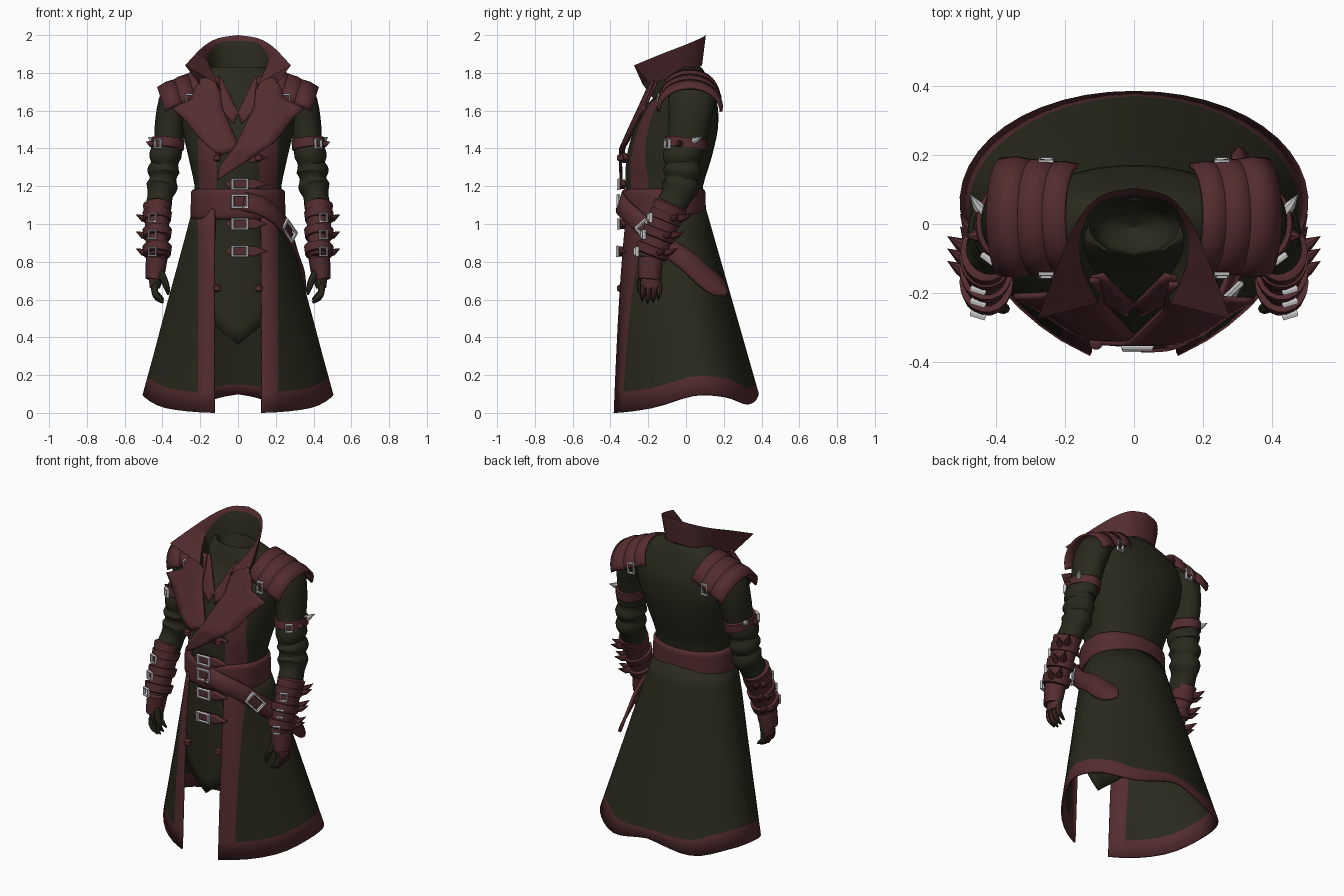
import bpy, bmesh
from math import sin, cos, pi, asin
from mathutils import Vector, Matrix

if "Cube" in bpy.data.objects:
    bpy.data.objects.remove(bpy.data.objects["Cube"])


def material(name, rgb):
    m = bpy.data.materials.new(name)
    m.use_nodes = True
    m.diffuse_color = (*rgb, 1)
    m.node_tree.nodes["Principled BSDF"].inputs["Base Color"].default_value = (*rgb, 1)
    return m


OLIVE = material("dark olive cloth", (0.022, 0.022, 0.0125))
RED = material("maroon leather", (0.088, 0.025, 0.028))
SILVER = material("silver metal", (0.58, 0.58, 0.58))


def finish(name, bm, mats, mirror=False, thick=0, rule=None):
    """Turn a bmesh into a smooth object, optionally mirrored and thickened."""
    bmesh.ops.recalc_face_normals(bm, faces=bm.faces)
    me = bpy.data.meshes.new(name)
    for m in mats:
        me.materials.append(m)
    if rule:
        for f in bm.faces:
            f.material_index = rule(f)
    bm.to_mesh(me)
    bm.free()
    me.shade_smooth()
    me.set_sharp_from_angle(angle=0.7)
    ob = bpy.data.objects.new(name, me)
    bpy.context.collection.objects.link(ob)
    if mirror:
        ob.modifiers.new("mirror", "MIRROR").use_clip = True
    if thick:
        s = ob.modifiers.new("thickness", "SOLIDIFY")
        s.thickness, s.offset = thick, 0


def grid(name, rows, mats, closed=False, caps=False, pick=None, **kw):
    """Skin a list of rows of points; pick(row, column) chooses the material."""
    bm = bmesh.new()
    vs = [[bm.verts.new(p) for p in r] for r in rows]
    n = len(rows[0])
    for i in range(len(rows) - 1):
        for j in range(n if closed else n - 1):
            k = (j + 1) % n
            f = bm.faces.new((vs[i][j], vs[i][k], vs[i + 1][k], vs[i + 1][j]))
            f.material_index = pick(i, j) if pick else 0
    if caps:
        bm.faces.new(vs[0])
        bm.faces.new(vs[-1])
    finish(name, bm, mats, **kw)


def spline(pts, steps=4):
    """Smooth curve through points of any dimension."""
    out = []
    for i in range(len(pts) - 1):
        a, b, c, d = (Vector(pts[max(0, min(len(pts) - 1, i + k))]) for k in (-1, 0, 1, 2))
        for s in range(steps):
            t = s / steps
            out.append(b + (c - a) * (t / 2) + (a * 2 - b * 5 + c * 4 - d) * (t * t / 2)
                       + (b * 3 - a - c * 3 + d) * (t ** 3 / 2))
    return out + [Vector(pts[-1])]


def tube(name, pts, mat, n=16, smooth=1, mats=None, rule=None):
    """Mirrored tube through (x, y, z, radius_x, radius_y) points."""
    pts = spline(pts, smooth)
    cs = [Vector(p[:3]) for p in pts]
    rows = []
    for i, p in enumerate(pts):
        t = (cs[min(i + 1, len(cs) - 1)] - cs[max(i - 1, 0)]).normalized()
        u = t.cross(Vector((0, 1, 0))).normalized()
        v = u.cross(t)
        rows.append([cs[i] + u * p[3] * cos(a) + v * p[4] * sin(a)
                     for a in (2 * pi * k / n for k in range(n))])
    grid(name, rows, mats or [mat], closed=True, caps=True, mirror=True, rule=rule)


def plate(name, outline, depth, mat=RED, mirror=False, thick=0.014):
    """Flat x-z outline bent onto the surface y = depth(x, z)."""
    bm = bmesh.new()
    f = bm.faces.new([bm.verts.new((x, 0, z)) for x, z in outline])
    f.normal_update()
    bmesh.ops.triangulate(bm, faces=[f])
    bmesh.ops.subdivide_edges(bm, edges=bm.edges[:], cuts=3, use_grid_fill=True)
    for v in bm.verts:
        v.co.y = depth(v.co.x, v.co.z)
    finish(name, bm, [mat], mirror=mirror, thick=thick)


def buckle(name, loc, normal, w, h, mirror=False, roll=0):
    """Square silver frame of half size w by h, facing along normal."""
    n = Vector(normal).normalized()
    r = Vector((0, 0, 1)).cross(n).normalized()
    frame = Matrix((r, n.cross(r), n)).transposed().to_4x4()
    bpy.ops.mesh.primitive_torus_add(major_segments=4, minor_segments=6,
                                     major_radius=1.2, minor_radius=0.27)
    ob = bpy.context.object
    ob.name = name
    ob.data.transform(Matrix.Translation(loc) @ frame @ Matrix.Rotation(roll, 4, "Z")
                      @ Matrix.Diagonal((w, h, 0.04, 1)) @ Matrix.Rotation(pi / 4, 4, "Z"))
    ob.location = (0, 0, 0)
    ob.data.materials.append(SILVER)
    if mirror:
        ob.modifiers.new("mirror", "MIRROR")


def section(a, rx, yc, rf, rb, p):
    """Point on a rounded outline; angle 0 is the front, pi the back."""
    s, c = abs(sin(a)), cos(a)
    return rx * s ** (2 / p), yc - (rf * c ** (2 / p) if c > 0 else -rb * abs(c) ** (2 / p))


def strip_angles(rx, p, inner, outer, n):
    """Angles with columns on both edges of the front strip, then on to the back."""
    a, b = (asin(min(x / rx, top) ** (p / 2)) for x, top in ((inner, .6), (outer, .88)))
    return [a] + [b + (pi - b) * k / n for k in range(n + 1)]


def body(name, sections, mats, strip_top=0):
    secs = spline(sections, 3)
    rows = [[(*section(a, *s[1:], 2.1), s[0])
             for a in [0] + strip_angles(s[1], 2.1, .115, .208, 15)] for s in secs]
    grid(name, rows, mats, mirror=True, pick=lambda i, j: int(j == 1 and secs[i][0] < strip_top))


# Torso with maroon front strips, and waist belt
body("torso", [(1.08, .23, -.08, .24, .17), (1.2, .23, -.08, .24, .17),
               (1.35, .262, -.05, .265, .185), (1.5, .295, 0, .275, .168),
               (1.62, .315, .02, .235, .148), (1.7, .31, .02, .165, .125),
               (1.77, .26, .02, .135, .095), (1.81, .19, .01, .11, .085),
               (1.83, .13, 0, .09, .07), (1.75, .1, -.01, .07, .055), (1.7, .0004, -.01, .0004, .0004)],
     [OLIVE, RED], 1.64)
body("waist_belt", [(1.02, .235, -.08, .24, .17), (1.04, .25, -.078, .262, .184),
                    (1.11, .25, -.08, .263, .184), (1.17, .248, -.08, .26, .182),
                    (1.185, .232, -.08, .242, .17)], [RED])

# Skirt: open at the front, maroon front strip and hem
HEM = spline([(0, 0), (.2, .025), (.42, .09), (.55, .085), (.74, .045), (1, .1)], 4)
COLS, ROWS = 21, 9


def skirt_point(j, s):
    lerp = lambda a, b: a + (b - a) * s
    rx = lerp(.235, .5)
    a = strip_angles(rx, 1.6, .125, .208, COLS - 2)[j]
    x, y = section(a, rx, lerp(-.08, .06), lerp(.305, .47), lerp(.18, .32), 1.6 if a < pi / 2 else 2.05)
    return 0 if j == COLS - 1 else x, y, lerp(1.08, HEM[j][1])


def hem_start(j):
    u = j / (COLS - 1)
    return 1 - (.1 if u < .7 else .1 - .16 * (u - .7))


skirt = [[skirt_point(j, hem_start(j) * i / (ROWS - 1)) for j in range(COLS)] for i in range(ROWS)]
skirt.append([skirt_point(j, 1) for j in range(COLS)])
grid("coat_skirt", skirt, [OLIVE, RED], mirror=True, thick=.012,
     pick=lambda i, j: int(j == 0 or i == ROWS - 1))

# Vest hanging inside the opening
plate("vest_front", [(-.13, 1.1), (.13, 1.1), (.2, .7), (.19, .52), (0, .36), (-.19, .52), (-.2, .7)],
      lambda x, z: -.312 + 1.6 * x * x, OLIVE)


# Lapels and inner collar
def lapel_depth(x, z):
    return -.335 + .45 * max(z - 1.4, 0) + .27 * x * x


plate("left_lapel", [(.1, 1.78), (.2, 1.77), (.235, 1.7), (.245, 1.66), (.35, 1.61), (.29, 1.56),
                     (.2, 1.44), (.06, 1.34), (-.11, 1.23), (-.1, 1.3), (-.01, 1.42), (.085, 1.62)],
      lambda x, z: lapel_depth(x, z) - .012)
plate("right_lapel", [(-.1, 1.78), (-.2, 1.77), (-.235, 1.7), (-.245, 1.66), (-.35, 1.61),
                      (-.29, 1.56), (-.2, 1.45), (-.1, 1.36), (.01, 1.4), (-.085, 1.62)], lapel_depth)
plate("inner_collar", [(.09, 1.78), (.15, 1.74), (.12, 1.63), (.02, 1.53), (0, 1.59)],
      lambda x, z: lapel_depth(x, z) + .015, mirror=True)

# Standing collar: lining, turned-out flap and outer wall
collar = [[(0, .07, 1.76), (.08, .05, 1.75), (.12, -.02, 1.73), (.12, -.1, 1.7), (.09, -.17, 1.66)],
          [(0, .085, 1.97), (.1, .062, 1.96), (.15, -.01, 1.91), (.155, -.11, 1.85), (.105, -.23, 1.74)],
          [(0, .105, 2), (.1, .08, 1.985), (.17, 0, 1.95), (.225, -.13, 1.9), (.28, -.275, 1.84)],
          [(0, .085, 1.84), (.09, .065, 1.83), (.15, -.02, 1.8), (.18, -.1, 1.77), (.205, -.19, 1.74)]]
grid("collar", [spline(r) for r in collar], [OLIVE, RED], mirror=True,
     pick=lambda i, j: int(i > 0))

# Front straps with buckles, and coat buttons
for z, y, left in ((1.35, -.33, .03), (1.21, -.34, -.07), (1.0, -.34, -.07), (.855, -.345, -.07)):
    plate("front_strap", [(left, z), (left + .03, z + .024), (.09, z + .026), (.155, z),
                          (.09, z - .026), (left + .03, z - .024)],
          lambda x, z: y + .6 * x * x, thick=.022)
    if left < 0:
        buckle("strap_buckle", (.01, y - .016, z), (0, -1, 0), .045, .03)
buckle("belt_buckle", (.01, -.358, 1.12), (0, -1, 0), .045, .038)
for z in (.66, 1.35):
    tube("coat_button", [(.11, -.345, z - .022, .004, .004), (.11, -.345, z - .012, .02, .02),
                         (.11, -.345, z + .012, .02, .02), (.11, -.345, z + .022, .004, .004)], RED, 10)

# Loose belt end wrapping over the left hip
path = spline([(.03, -.348, 1.12, .1), (.13, -.335, 1.09, .1), (.225, -.26, 1.02, .1),
               (.29, -.13, .9, .1), (.322, 0, .81, .11), (.325, .1, .72, .12),
               (.318, .17, .665, .11), (.308, .215, .63, .03)])
tail = []
for i, p in enumerate(path):
    c = Vector(p[:3])
    t = Vector(path[min(i + 1, len(path) - 1)][:3]) - Vector(path[max(i - 1, 0)][:3])
    side = t.cross(Vector((c.x, c.y + .05, .1))).normalized()
    tail.append([c - side * p[3] / 2, c, c + side * p[3] / 2])
grid("belt_tail", tail, [RED], thick=.016)
buckle("tail_buckle", (.272, -.218, .965), (.8, -.6, .15), .038, .055, roll=.75)

# Sleeves with wrinkles
tube("sleeve", [(.25, .03, 1.71, .06, .1), (.32, .03, 1.67, .088, .125), (.356, .02, 1.55, .082, .112),
                (.368, 0, 1.43, .078, .1), (.385, -.02, 1.36, .085, .104), (.388, -.02, 1.32, .072, .09),
                (.395, -.02, 1.28, .086, .103), (.397, -.025, 1.24, .07, .086), (.402, -.03, 1.2, .083, .1),
                (.412, -.05, 1.15, .067, .082), (.42, -.08, 1.09, .068, .08),
                (.43, -.13, .98, .055, .07), (.43, -.18, .82, .045, .055)], OLIVE, 20, 3)


# Shoulder guards: three overlapping arched plates
def arch(x, lift):
    top = 1.82 - .5 * (x - .19) + lift
    return [(x - .04 * (1 - sin(a)), .02 - (.148 + lift) * cos(a), top - .125 + .125 * sin(a))
            for a in (pi * k / 18 for k in range(19))]


for x0, x1, lift in ((.2, .29, 0), (.265, .36, .007), (.335, .425, .013)):
    grid("shoulder_plate", [arch(x0, lift), arch((x0 + x1) / 2, lift + .008), arch(x1, lift + .004)],
         [RED], mirror=True, thick=.014)
for y in (-.145, .18):
    buckle("shoulder_clip", (.255, y, 1.655), (0, y, .02), .022, .036, mirror=True)

# Upper arm band with buckle and spikes
tube("arm_band", [(.37, .002, 1.455, .07, .098), (.37, .002, 1.45, .088, .112),
                  (.375, -.005, 1.4, .088, .112), (.376, -.005, 1.395, .07, .098)], RED, 20)
buckle("arm_band_buckle", (.425, -.1, 1.425), (.6, -.8, 0), .022, .026, mirror=True)
tube("arm_spike", [(.43, .03, 1.435, .022, .022), (.455, .055, 1.445, .016, .016),
                   (.475, .085, 1.46, .001, .001)], SILVER, 8)
tube("arm_claw", [(.44, -.03, 1.425, .024, .024), (.465, -.035, 1.425, .016, .016),
                  (.487, -.035, 1.435, .001, .001)], RED, 8)


# Bracers: leather sleeve, flared bands, buckles and claws
def forearm(z, rx, ry):
    return .428, -.12 - .4 * (1 - z), z, rx, ry


tube("bracer", [forearm(z, r, r + .018) for z, r in
                ((1.11, .055), (1.1, .075), (1.0, .064), (.9, .06), (.82, .056), (.82, .045))], RED, 18)
for z in (1.035, .945, .855):
    tube("bracer_band", [forearm(z + d, r, r + .016) for d, r in
                         ((.026, .058), (.024, .078), (-.018, .072), (-.024, .058))], RED, 18)
    y = forearm(z, 0, 0)[1]
    buckle("bracer_buckle", (.452, y - .086, z), (.3, -1, 0), .023, .026, mirror=True)
    for dx, dy in ((.112, .07), (.075, .135)):
        tube("bracer_claw", [(.428 + dx * k, y + dy * k, z + lift, r, r) for k, lift, r in
                             ((.45, -.005, .023), (.7, -.004, .018), (1, .015, .001))], RED, 8)

# Gloves: cuff, palm, fingers; the backs are leather
outer = lambda f: int(f.normal.x > .55)
tube("glove_cuff", [(.43, -.185, .83, .046, .055), (.43, -.185, .82, .057, .066),
                    (.438, -.19, .75, .053, .062), (.445, -.195, .705, .044, .058)], RED, 16)
tube("palm", [(.432, -.185, .78, .04, .045), (.435, -.185, .72, .038, .056),
              (.44, -.185, .66, .027, .054)], OLIVE, 12, 2, [OLIVE, RED], outer)
for k in range(4):
    y, drop = -.228 + .029 * k, (.012, 0, .005, .02)[k]
    tube("finger", [(.44, y, .68, .019, .016), (.441, y, .64, .018, .015),
                    (.425, y - .003, .605 + drop, .015, .013), (.395, y - .005, .582 + drop, .005, .005)],
         OLIVE, 8, 2, [OLIVE, RED], outer)
tube("thumb", [(.415, -.22, .75, .022, .022), (.39, -.24, .7, .019, .018),
               (.374, -.245, .655, .015, .015), (.37, -.243, .625, .005, .005)], OLIVE, 8, 2)
